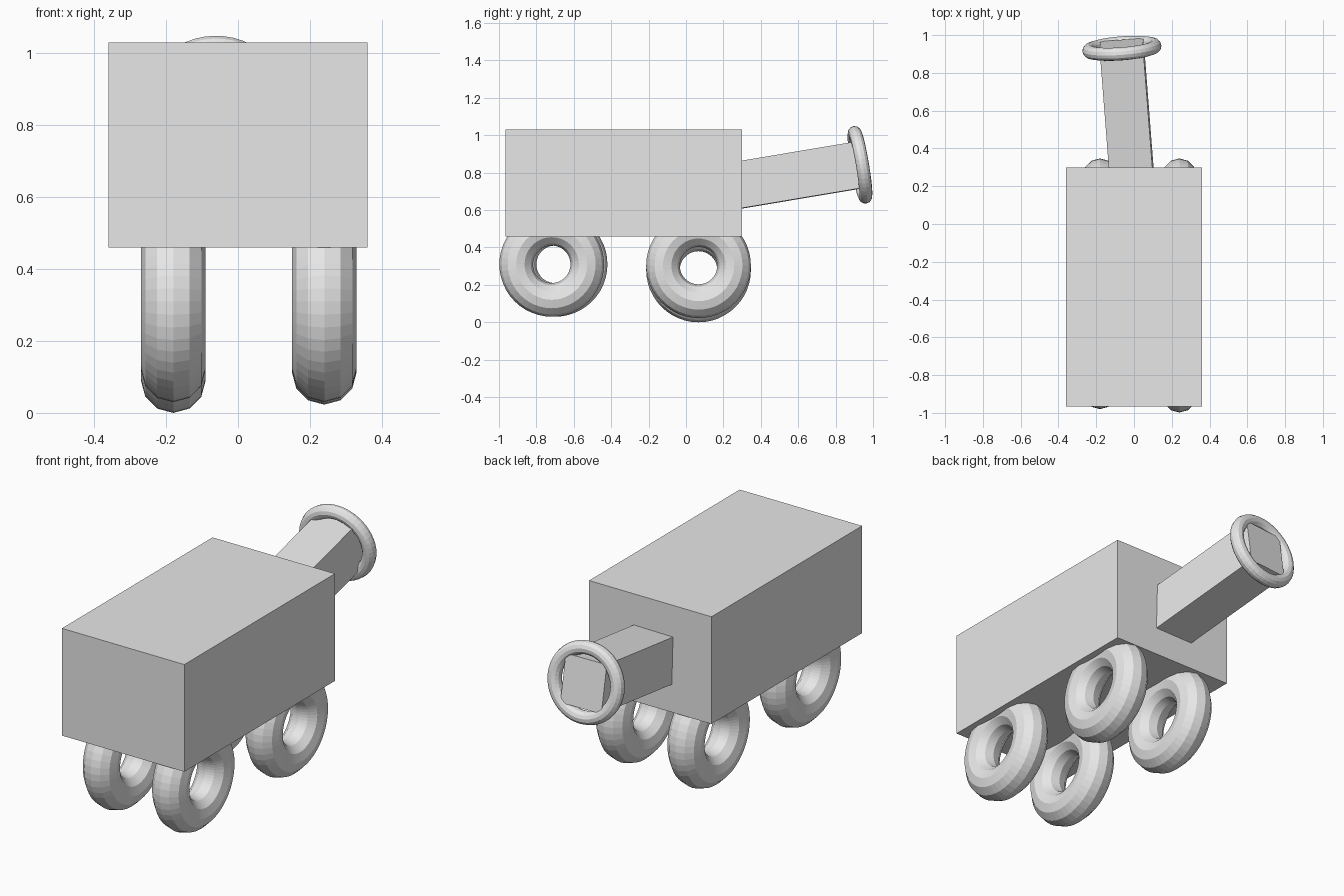
import bpy
from math import radians
from mathutils import Euler, Matrix, Vector

if "Cube" in bpy.data.objects:
    bpy.data.objects.remove(bpy.data.objects["Cube"])

grey = bpy.data.materials.new("plain grey")
grey.use_nodes = True
grey.diffuse_color = (0.8, 0.8, 0.8, 1)
grey.node_tree.nodes["Principled BSDF"].inputs["Base Color"].default_value = (0.8, 0.8, 0.8, 1)


def finish(name, matrix):
    """Name, place and colour the newly added primitive."""
    obj = bpy.context.object
    obj.name = name
    obj.matrix_world = matrix
    obj.data.materials.append(grey)
    return obj


def box(name, size, matrix):
    bpy.ops.mesh.primitive_cube_add(size=1)
    return finish(name, matrix @ Matrix.Diagonal((*size, 1)))


def ring(name, major, minor, matrix):
    bpy.ops.mesh.primitive_torus_add(major_radius=major, minor_radius=minor,
                                     major_segments=48, minor_segments=12)
    return finish(name, matrix)


# Body
box("body", (0.72, 1.265, 0.57), Matrix.Translation((0, -0.3325, 0.745)))

# Wheels, each placed slightly by hand
wheels = {
    "front_left_wheel": (0.24, -0.718, 0.31),
    "front_right_wheel": (-0.18, -0.70, 0.31),
    "back_left_wheel": (0.24, 0.067, 0.303),
    "back_right_wheel": (-0.18, 0.067, 0.28),
}
axle = Matrix.Rotation(radians(90), 4, "Y")
for name, place in wheels.items():
    ring(name, 0.19, 0.09, Matrix.Translation(place) @ axle)

# Barrel, pitched up and turned a little, with a rim around its open end
turn = Euler((radians(9.5), radians(-1.5), radians(4.2))).to_matrix().to_4x4()
aim = Matrix.Translation((-0.064, 0.93, 0.842)) @ turn
length, overhang = 0.85, 0.025
barrel_centre = Matrix.Translation(Vector((0, overhang - length / 2, 0)))
box("barrel", (0.23, length, 0.25), aim @ barrel_centre)
ring("barrel_rim", 0.175, 0.035, aim @ Matrix.Rotation(radians(-90), 4, "X"))
